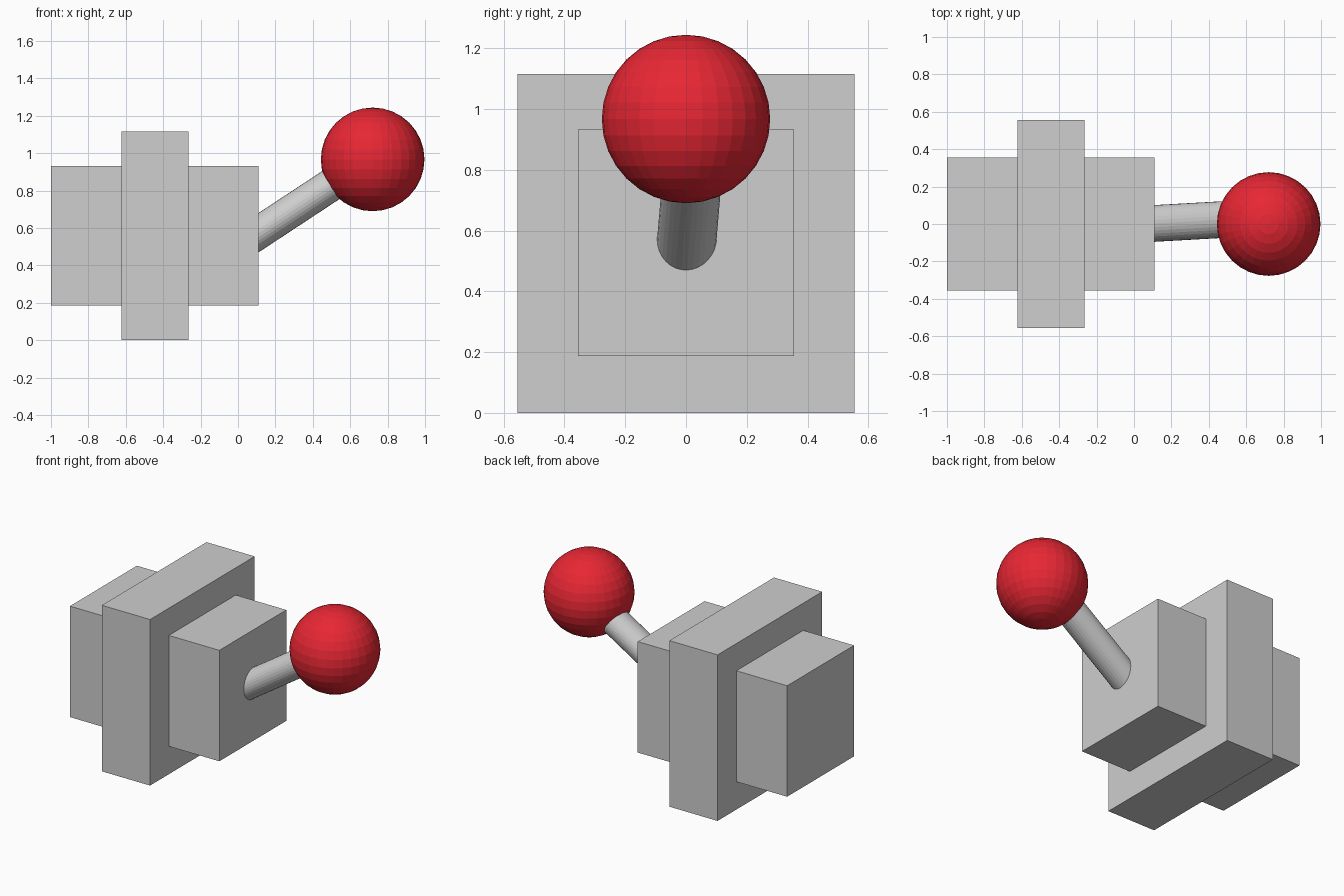
import bpy
from mathutils import Vector

if "Cube" in bpy.data.objects:
    bpy.data.objects.remove(bpy.data.objects["Cube"], do_unlink=True)


def material(name, rgb):
    mat = bpy.data.materials.new(name)
    mat.use_nodes = True
    mat.diffuse_color = (*rgb, 1)
    mat.node_tree.nodes["Principled BSDF"].inputs["Base Color"].default_value = (*rgb, 1)
    return mat


def finish(name, mat):
    obj = bpy.context.object
    obj.name = name
    obj.data.materials.append(mat)
    return obj


def box(name, low, high, mat):
    low, high = Vector(low), Vector(high)
    bpy.ops.mesh.primitive_cube_add(size=1, location=(low + high) / 2)
    bpy.context.object.scale = high - low
    return finish(name, mat)


grey = material("grey metal", (0.62, 0.62, 0.62))
red = material("red knob", (0.8, 0.02, 0.034))

# Housing block with a larger mounting plate around its middle
box("housing", (-1, -0.355, 0.187), (0.11, 0.355, 0.932), grey)
box("mounting_plate", (-0.623, -0.555, 0), (-0.265, 0.555, 1.115), grey)

# Slanted, slightly flattened lever shaft from inside the housing to the knob
start, end = Vector((-0.05, -0.006, 0.47)), Vector((0.66, 0.034, 0.937))
axis = end - start
bpy.ops.mesh.primitive_cylinder_add(vertices=32, radius=1, depth=1, location=(start + end) / 2)
shaft = finish("lever_shaft", grey)
shaft.rotation_euler = axis.to_track_quat("Z", "Y").to_euler()
shaft.scale = (0.098, 0.088, axis.length)

# Faceted ball knob
bpy.ops.mesh.primitive_uv_sphere_add(segments=32, ring_count=16, radius=0.277, location=(0.72, 0, 0.967))
finish("ball_knob", red)
